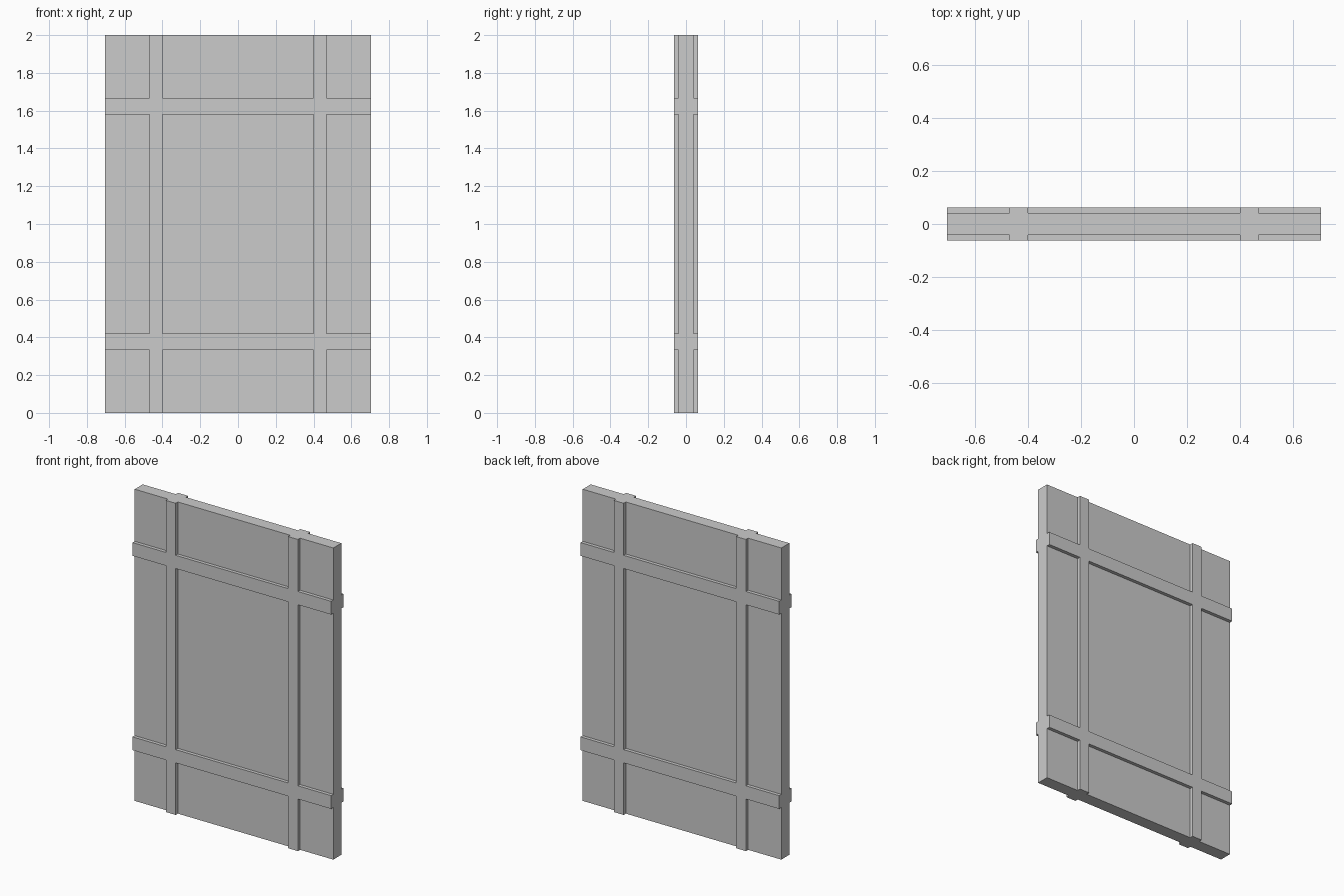
import bpy, bmesh
from mathutils import Vector

if "Cube" in bpy.data.objects:
    bpy.data.objects.remove(bpy.data.objects["Cube"])

W, H = 1.41, 2.0            # panel width and height
CORE, FULL = 0.0405, 0.0625  # half thickness of panel and of raised battens
X_IN, X_OUT = 0.399, 0.469   # vertical battens (mirrored in x)
Z_IN, Z_OUT = 0.581, 0.666   # horizontal battens, measured from mid height

# Flat panel
bm = bmesh.new()
bmesh.ops.create_cube(bm, size=1)
bmesh.ops.scale(bm, vec=(W, 2 * CORE, H), verts=bm.verts)


def cut(axis, distance):
    """Slice the panel along a plane so batten strips can be raised."""
    normal = Vector((0, 0, 0))
    normal[axis] = 1
    bmesh.ops.bisect_plane(bm, geom=bm.verts[:] + bm.edges[:] + bm.faces[:],
                           plane_co=normal * distance, plane_no=normal)


for s in (-1, 1):
    for d in (X_IN, X_OUT):
        cut(0, s * d)
    for d in (Z_IN, Z_OUT):
        cut(2, s * d)
bm.normal_update()


def is_batten(face):
    c = face.calc_center_median()
    return X_IN < abs(c.x) < X_OUT or Z_IN < abs(c.z) < Z_OUT


# Raised crossing battens on front and back
for side in (-1, 1):
    strips = [f for f in bm.faces if f.normal.y * side > 0.9 and is_batten(f)]
    new = bmesh.ops.extrude_face_region(bm, geom=strips)["geom"]
    verts = [g for g in new if isinstance(g, bmesh.types.BMVert)]
    bmesh.ops.translate(bm, verts=verts, vec=(0, side * (FULL - CORE), 0))
    old = [f for f in strips if f.is_valid]
    if old:
        bmesh.ops.delete(bm, geom=old, context='FACES')
    bm.normal_update()

bmesh.ops.recalc_face_normals(bm, faces=bm.faces[:])
bmesh.ops.translate(bm, verts=bm.verts, vec=(0, 0, H / 2))

mesh = bpy.data.meshes.new("battened_panel")
bm.to_mesh(mesh)
bm.free()
panel = bpy.data.objects.new("battened_panel", mesh)
bpy.context.collection.objects.link(panel)
